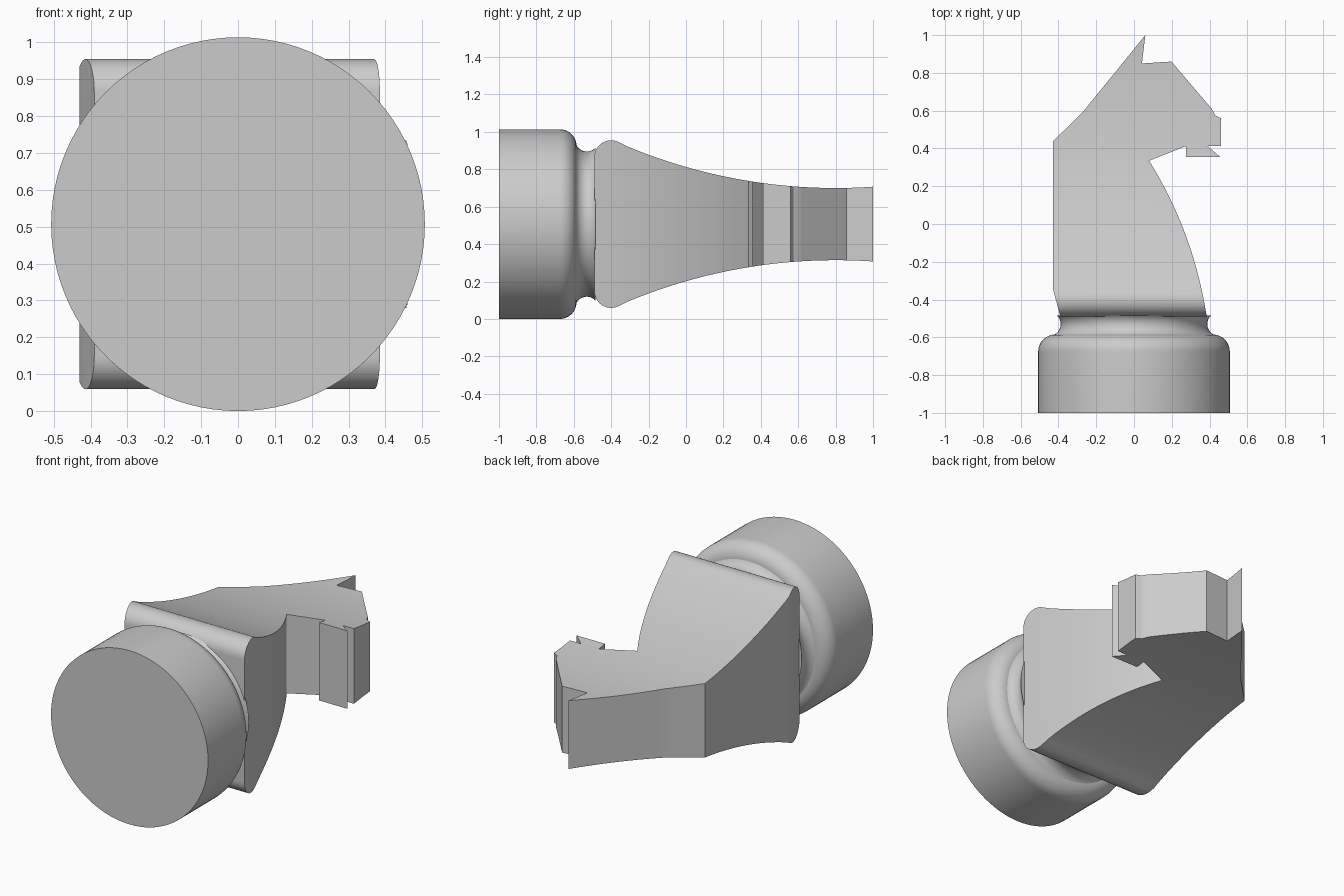
import bpy, bmesh
from math import sin, cos, pi, radians, sqrt
from mathutils import Vector

cube = bpy.data.objects.get("Cube")
if cube:
    bpy.data.objects.remove(cube, do_unlink=True)

AXIS_Z = 0.507

# One plain grey for the whole piece
grey = bpy.data.materials.new("plain grey")
grey.use_nodes = True
grey.diffuse_color = (0.6, 0.6, 0.6, 1)
grey.node_tree.nodes["Principled BSDF"].inputs["Base Color"].default_value = (0.6, 0.6, 0.6, 1)


def add_object(name, bm):
    bmesh.ops.recalc_face_normals(bm, faces=bm.faces)
    mesh = bpy.data.meshes.new(name)
    bm.to_mesh(mesh)
    bm.free()
    mesh.materials.append(grey)
    obj = bpy.data.objects.new(name, mesh)
    bpy.context.collection.objects.link(obj)
    return obj


def prism(name, low, high):
    """Closed solid between two matching outlines."""
    bm = bmesh.new()
    a = [bm.verts.new(p) for p in low]
    b = [bm.verts.new(p) for p in high]
    bm.faces.new(a)
    bm.faces.new(b)
    n = len(a)
    for i in range(n):
        j = (i + 1) % n
        bm.faces.new((a[i], a[j], b[j], b[i]))
    return add_object(name, bm)


def smooth(obj, angle):
    bpy.ops.object.select_all(action="DESELECT")
    obj.select_set(True)
    bpy.context.view_layer.objects.active = obj
    bpy.ops.object.shade_smooth_by_angle(angle=radians(angle))


def arc(cy, cr, radius, start, end, steps):
    angles = [radians(start + (end - start) * i / steps) for i in range(steps + 1)]
    return [(cy + radius * cos(t), cr + radius * sin(t)) for t in angles]


# Base: drum with a rounded shoulder and a grooved neck, turned about y
profile = [(-1, 0), (-1, 0.507)]
profile += arc(-0.675, 0.417, 0.09, 90, 0, 12)
profile += arc(-0.53, 0.45, 0.062, 207, 318, 12)
profile += [(-0.484, 0)]
bm = bmesh.new()
verts = [bm.verts.new((r, y, AXIS_Z)) for y, r in profile]
edges = [bm.edges.new(pair) for pair in zip(verts, verts[1:])]
bmesh.ops.spin(bm, geom=verts + edges, cent=(0, 0, AXIS_Z), axis=(0, 1, 0),
               angle=2 * pi, steps=96, use_duplicate=False)
bmesh.ops.remove_doubles(bm, verts=bm.verts, dist=0.0001)
base = add_object("base", bm)
smooth(base, 30)

# Horse head outline: back of neck, ear, brow, muzzle, jaw
outline = [(-0.39, -0.49), (-0.43, -0.34), (-0.43, 0.437), (-0.275, 0.588),
           (0.06, 1.0), (0.042, 0.85), (0.198, 0.86), (0.41, 0.612),
           (0.43, 0.575), (0.46, 0.56), (0.46, 0.412), (0.39, 0.412),
           (0.457, 0.355), (0.275, 0.355), (0.275, 0.412)]
# Curved chest from the throat down to the neck
throat, bend, foot = Vector((0.08, 0.335)), Vector((0.315, -0.04)), Vector((0.385, -0.49))
for i in range(17):
    t = i / 16
    outline.append(tuple(throat * (1 - t) ** 2 + bend * 2 * t * (1 - t) + foot * t * t))
head = prism("horse_head", [(x, y, -0.2) for x, y in outline],
             [(x, y, 1.2) for x, y in outline])

# Thickness profile: rolled lower edge, then a long hollow taper to the ear
R = 2.9
half = arc(-0.4, 0.358, 0.09, 180, 67, 12)
for i in range(1, 33):
    y = -0.36 + 1.42 * i / 32
    half.append((y, 0.193 + R - sqrt(R * R - (y - 0.8) ** 2)))
section = half + [(y, -h) for y, h in reversed(half)]
cutter = prism("thickness_cutter", [(-0.7, y, AXIS_Z + h) for y, h in section],
               [(0.7, y, AXIS_Z + h) for y, h in section])
cutter.hide_render = True

trim = head.modifiers.new("taper", "BOOLEAN")
trim.operation = "INTERSECT"
trim.solver = "EXACT"
trim.object = cutter
bpy.context.view_layer.objects.active = head
bpy.ops.object.modifier_apply(modifier=trim.name)
bpy.data.objects.remove(cutter, do_unlink=True)
smooth(head, 20)
